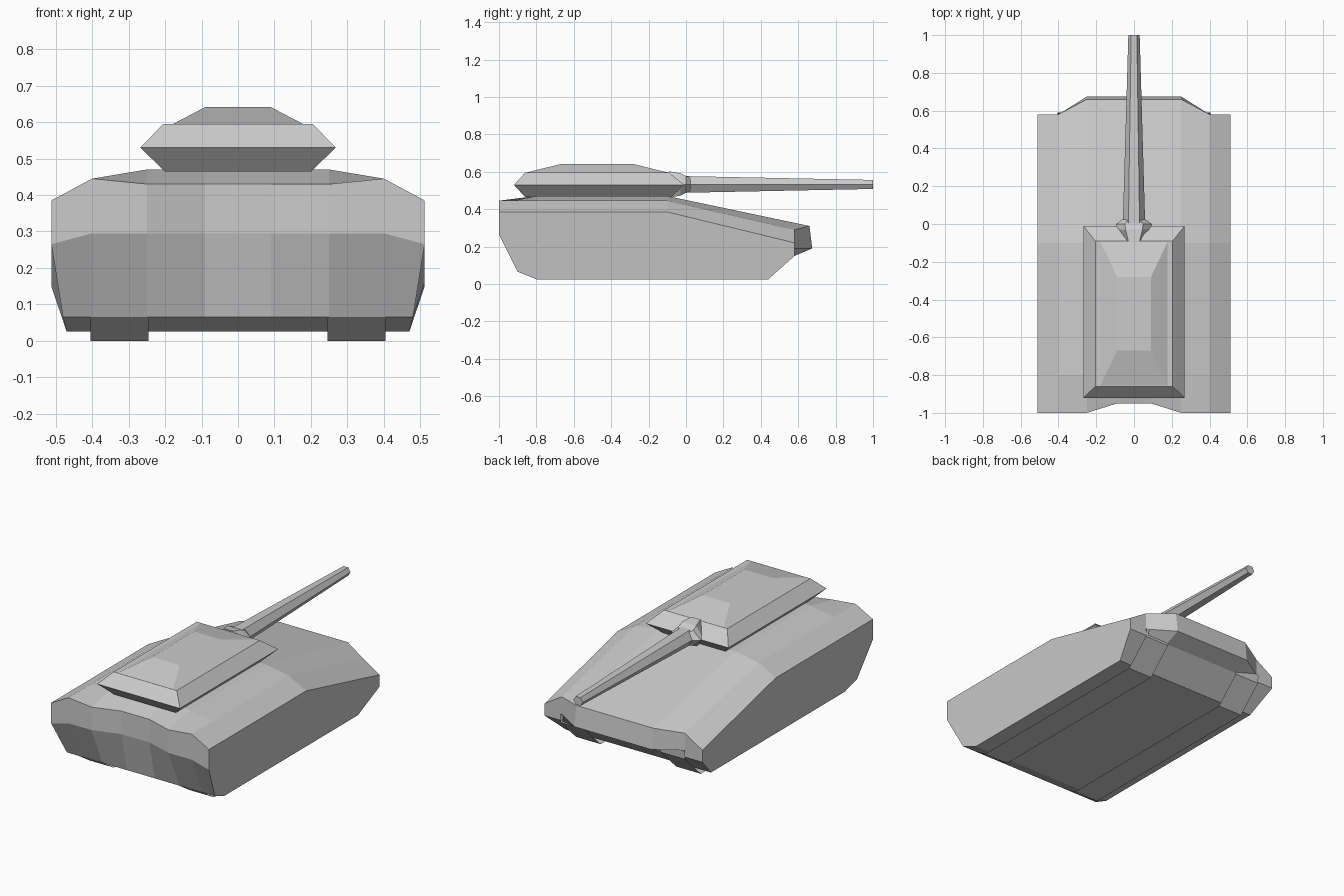
import bpy, bmesh, math

if "Cube" in bpy.data.objects:
    bpy.data.objects.remove(bpy.data.objects["Cube"])

def make(name, verts, faces):
    me = bpy.data.meshes.new(name)
    me.from_pydata(verts, [], faces)
    bm = bmesh.new()
    bm.from_mesh(me)
    if name != "track":
        bmesh.ops.recalc_face_normals(bm, faces=bm.faces)
    bm.to_mesh(me)
    bm.free()
    ob = bpy.data.objects.new(name, me)
    bpy.context.collection.objects.link(ob)
    return ob

def loft(name, rings):
    """Skin closed rings of equal length and cap both ends."""
    n = len(rings[0])
    verts = [v for r in rings for v in r]
    faces = [(k*n + i, k*n + (i+1) % n, (k+1)*n + (i+1) % n, (k+1)*n + i)
             for k in range(len(rings)-1) for i in range(n)]
    faces += [tuple(range(n)), tuple(range((len(rings)-1)*n, len(rings)*n))]
    return make(name, verts, faces)

# hull: lengthwise profiles at stations across the width
def profile(x, xb, back, zmid, zback, ztop, nose, lip):
    return [(x, back, zmid), (x, back, zback), (x, -0.8, ztop), (x, -0.1, ztop),
            (x, *nose), (x, *lip), (x, 0.58, 0.15), (xb, 0.44, 0.025),
            (xb, -0.8, 0.025), (xb + (x > 0.5)*0.01, -0.9, 0.065)]

half = [profile(0.09, 0.09, -0.95, 0.295, 0.43, 0.47, (0.66, 0.31), (0.675, 0.19)),
        profile(0.25, 0.25, -1.0, 0.295, 0.43, 0.47, (0.66, 0.31), (0.675, 0.19)),
        profile(0.40, 0.40, -1.0, 0.295, 0.445, 0.445, (0.58, 0.29), (0.58, 0.19)),
        profile(0.512, 0.47, -1.0, 0.265, 0.385, 0.385, (0.58, 0.22), (0.58, 0.16))]
mirrored = [[(-x, y, z) for x, y, z in r] for r in reversed(half)]
loft("hull", mirrored + half)

# tracks: thin ribbons under the hull
path = [(-0.9, 0.065), (-0.8, 0.0), (0.44, 0.0), (0.585, 0.14), (0.59, 0.19)]
for s in (-1, 1):
    verts = [(s*0.325 + dx, y, z) for y, z in path for dx in (-0.08, 0.08)]
    make("track", verts, [(2*i, 2*i+2, 2*i+3, 2*i+1) for i in range(len(path)-1)])

# turret: stacked rectangles
def rect(x, y0, y1, z):
    return [(-x, y0, z), (x, y0, z), (x, y1, z), (-x, y1, z)]

loft("turret", [rect(0.2, -0.86, -0.08, 0.464), rect(0.268, -0.92, -0.01, 0.53),
                rect(0.205, -0.86, -0.09, 0.595)])
loft("turret_roof", [rect(0.18, -0.86, -0.09, 0.594), rect(0.09, -0.67, -0.28, 0.641)])

# gun barrel and its collar: six-sided rings along y
def hexagon(y, r, h):
    return [(r*math.cos(i*math.pi/3), y, 0.532 + h*math.sin(i*math.pi/3)/0.866)
            for i in range(6)]

loft("gun_collar", [hexagon(-0.09, 0.06, 0.07), hexagon(-0.03, 0.09, 0.06),
                    hexagon(0.0, 0.095, 0.045), hexagon(0.025, 0.06, 0.035)])
loft("gun_barrel", [hexagon(-0.03, 0.06, 0.045), hexagon(1.0, 0.03, 0.024)])
